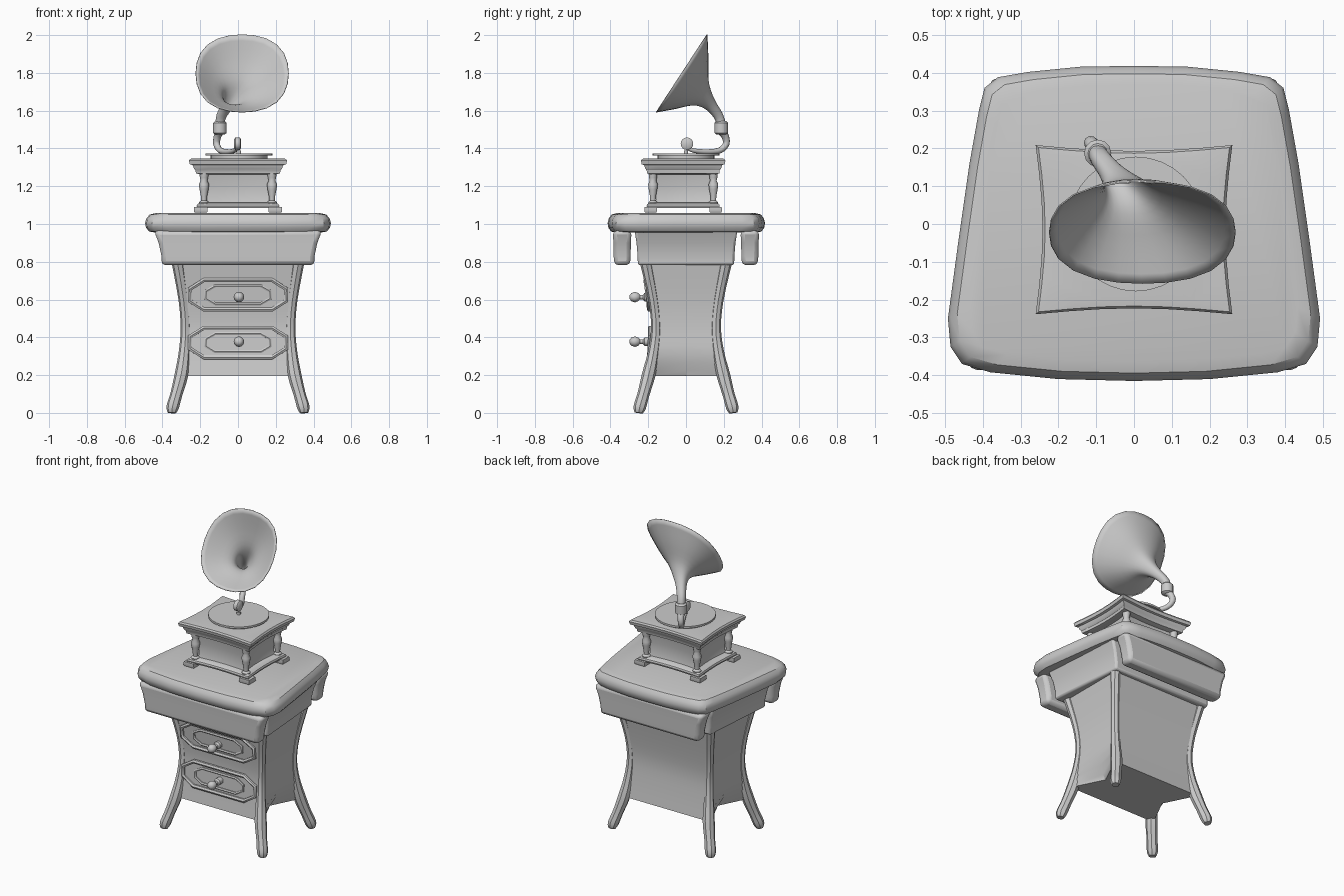
import bpy, bmesh, math
from mathutils import Vector

if "Cube" in bpy.data.objects:
    bpy.data.objects.remove(bpy.data.objects["Cube"])


def loft(name, rings, caps=True, closed=False, angle=35):
    """Skin a list of equal-length vertex rings."""
    bm = bmesh.new()
    rows = [[bm.verts.new(p) for p in r] for r in rings]
    n = len(rows[0])
    pairs = list(zip(rows, rows[1:]))
    if closed:
        pairs.append((rows[-1], rows[0]))
    for a, b in pairs:
        for i in range(n):
            j = (i + 1) % n
            bm.faces.new((a[i], a[j], b[j], b[i]))
    if caps and not closed:
        bm.faces.new(rows[0][::-1])
        bm.faces.new(rows[-1])
    bmesh.ops.recalc_face_normals(bm, faces=bm.faces)
    me = bpy.data.meshes.new(name)
    bm.to_mesh(me)
    bm.free()
    ob = bpy.data.objects.new(name, me)
    bpy.context.collection.objects.link(ob)
    bpy.ops.object.select_all(action='DESELECT')
    ob.select_set(True)
    bpy.context.view_layer.objects.active = ob
    bpy.ops.object.shade_smooth_by_angle(angle=math.radians(angle))
    return ob


def tube(name, pts, radii, ref=(1, 0, 0), sides=10, closed=False, caps=True, end_axis=None, square=0):
    """Round section swept along a path with a radius per point."""
    P = [Vector(p) for p in pts]
    n = len(P)
    if not isinstance(radii, (list, tuple)):
        radii = [radii] * n
    rings = []
    for i in range(n):
        if closed:
            t = P[(i + 1) % n] - P[i - 1]
        else:
            t = P[min(i + 1, n - 1)] - P[max(i - 1, 0)]
        if end_axis:
            t = t.normalized().lerp(Vector(end_axis), min(1, i / (n * .6)))
        t.normalize()
        u = (Vector(ref) - t * t.dot(Vector(ref))).normalized()
        v = t.cross(u)
        rings.append([P[i] + radii[i] * (1 + square * math.sin(2 * a) ** 2) * (u * math.cos(a) + v * math.sin(a))
                      for a in (math.tau * k / sides for k in range(sides))])
    return loft(name, rings, caps, closed, 40)


def smooth_path(pts, steps=4):
    """Catmull-Rom through tuples of any length."""
    out = []
    for i in range(len(pts) - 1):
        q = [pts[max(i - 1, 0)], pts[i], pts[i + 1], pts[min(i + 2, len(pts) - 1)]]
        for s in range(steps):
            t = s / steps
            out.append(tuple(0.5 * (2 * b + (c - a) * t + (2 * a - 5 * b + 4 * c - d) * t * t
                                    + (3 * b - a - 3 * c + d) * t ** 3) for a, b, c, d in zip(*q)))
    return out + [pts[-1]]


def slab(name, outline, levels, centre=(0, 0)):
    """Stack scaled copies of a plan outline at (z, scale) levels."""
    return loft(name, [[(centre[0] + x * s, centre[1] + y * s, z) for x, y in outline]
                       for z, s in levels])


def pincushion(hx, hy, pinch, n=6):
    """Rectangle whose sides bow inwards."""
    c = [(-hx, -hy), (hx, -hy), (hx, hy), (-hx, hy)]
    out = []
    for k in range(4):
        (x0, y0), (x1, y1) = c[k], c[(k + 1) % 4]
        for i in range(n):
            t = i / n
            d = 1 - pinch * math.sin(math.pi * t)
            x, y = x0 + (x1 - x0) * t, y0 + (y1 - y0) * t
            out.append((x, y * d) if k % 2 == 0 else (x * d, y))
    return out


def bevel(ob, w, seg=2):
    m = ob.modifiers.new("bevel", 'BEVEL')
    m.width, m.segments, m.limit_method = w, seg, 'ANGLE'


# Tabletop: rounded trapezoid, wider at the front
half = [(0, -.415), (.2, -.41), (.38, -.392), (.455, -.37), (.485, -.325), (.492, -.25), (.465, -.05),
        (.435, .16), (.41, .3), (.395, .36), (.36, .388), (.28, .402), (.14, .416)]
top = half + [(0, .418)] + [(-x, y) for x, y in half[:0:-1]]
slab("tabletop", top, [(.955, .89), (.96, .955), (.98, .99), (1.005, 1), (1.03, .985), (1.05, .95), (1.058, .88)])

# Cabinet body with waisted sides, side panels tucked in at the bottom: (z, half width, half depth, tuck)
BODY = smooth_path([(.195, .315, .2, .1), (.31, .3, .185, .01), (.45, .293, .175, 0), (.6, .303, .192, 0),
                    (.8, .335, .228, 0)], 3)
loft("cabinet_body", [[(-w, -d, z), (w, -d, z), (w - k, 0, z), (w, d, z), (-w, d, z), (k - w, 0, z)]
                      for z, w, d, k in BODY])

# Corner legs running the full height and splaying at the feet
LEG = smooth_path([(.35, .25, 0, .022), (.346, .245, .03, .033), (.326, .225, .1, .032), (.3, .198, .2, .036),
                   (.284, .172, .32, .03), (.277, .158, .45, .027), (.288, .172, .6, .027), (.318, .21, .79, .032)], 3)
for sx in (-1, 1):
    for sy in (-1, 1):
        side = ("front" if sy < 0 else "back") + ("_left" if sx < 0 else "_right")
        tube(side + "_leg", [(sx * x, sy * y, z) for x, y, z, r in LEG], [p[3] for p in LEG], sides=8)

# Apron: central box under the top, plus front and back boards hanging clear of it
APRON = [(.782, .405, .255, .042), (.83, .405, .256, .045), (.9, .42, .262, .046), (.965, .445, .272, .05)]
for s in (-1, 1):
    k = 0 if s < 0 else .055
    bevel(loft("front_apron" if s < 0 else "back_apron",
               [[(k - w, s * .338 - t, z), (w - k, s * .338 - t, z), (w - k, s * .338 + t, z), (k - w, s * .338 + t, z)]
                for z, w, d, t in APRON]), .022)
bevel(loft("apron_box", [[(.015 - w, -d, z), (w - .015, -d, z), (w - .055, d, z), (.055 - w, d, z)]
                         for z, w, d, t in APRON]), .012)


# Drawer fronts: raised octagonal frames, inner moulding, knob
def octagon(w, h, c):
    return [(w, -h * .4), (w, h * .4), (w - c, h), (c - w, h), (-w, h * .4), (-w, -h * .4), (c - w, -h), (w - c, -h)]


def front_y(z):
    return -(.177 + .3 * (z - .42) ** 2)


for zc, tag in ((.625, "upper"), (.372, "lower")):
    for w, h, c, r, part in ((.255, .078, .075, .013, "frame"), (.17, .048, .05, .009, "moulding")):
        tube(f"{tag}_drawer_{part}", [(x, front_y(zc + z) - .012, zc + z) for x, z in octagon(w, h, c)],
             r, ref=(0, 1, 0), sides=6, closed=True)
    o = octagon(.25, .073, .073)
    loft(f"{tag}_drawer_panel", [[(x, front_y(zc + z) - dy, zc + z) for x, z in o] for dy in (-.01, .01)])
    zk = zc - .012 if tag == "upper" else zc + .005
    tube(f"{tag}_drawer_knob", [(.005, y, zk) for y in (-.298, -.29, -.27, -.252, -.244, -.228, -.22, -.18)],
         [.01, .021, .028, .021, .012, .012, .022, .022], sides=12)

# Player case: plinth, feet, waisted box, corner balusters, stepped cornice
C = (0, -.015)
slab("case_plinth", pincushion(.215, .19, .06), [(1.085, 1), (1.095, 1.02), (1.105, 1), (1.113, .93)], C)
slab("case_box", pincushion(.178, .155, .07), [(1.1, .98), (1.13, .93), (1.2, .93), (1.27, 1.02)], C)
slab("case_cornice", pincushion(.25, .215, .07),
     [(1.262, .78), (1.268, .89), (1.285, .9), (1.292, .93), (1.312, .96), (1.316, 1.02), (1.335, 1.04),
      (1.345, 1.01), (1.347, .93)], C)
COL = [(1.1, .024), (1.115, .026), (1.125, .015), (1.15, .017), (1.185, .024), (1.21, .027), (1.23, .018),
       (1.245, .022), (1.27, .024)]
for sx in (-1, 1):
    for sy in (-1, 1):
        tube("case_column", [(sx * .18, C[1] + sy * .16, z) for z, r in COL], [r for z, r in COL])
        slab("case_foot", pincushion(.035, .032, 0, 1), [(1.062, .95), (1.068, 1.05), (1.09, 1)],
             (sx * .197, C[1] + sy * .172))

# Turntable and record
for name, z0, z1, r in (("turntable", 1.345, 1.362, .15), ("record", 1.362, 1.374, .178)):
    tube(name, [(.005, 0, z0), (.005, 0, z1)], r, sides=32)
tube("spindle", [(.005, 0, 1.37), (.005, 0, 1.388)], .012)

# Sound box and tone arm
tube("sound_box", [(x, .005, 1.425) for x in (-.02, -.014, .01, .016)], [.024, .033, .033, .024],
     ref=(0, 0, 1), sides=16)
ARM = smooth_path([(-.008, .012, 1.4), (-.02, .045, 1.388), (-.055, .115, 1.382), (-.095, .18, 1.39),
                   (-.114, .213, 1.425), (-.108, .207, 1.465), (-.096, .188, 1.49)], 3)
tube("tone_arm", ARM, [.01 + .012 * i / (len(ARM) - 1) for i in range(len(ARM))], ref=(1, .6, 0))
tube("horn_collar", [(-.096, .187, z) for z in (1.474, 1.482, 1.535, 1.545)], [.026, .036, .036, .026], sides=12)

# Horn: squarish trumpet sweep, bell tipped forwards and up: (x, y, z, radius)
HORN = smooth_path([(-.096, .186, 1.53, .024), (-.088, .172, 1.572, .026), (-.06, .137, 1.622, .032),
                    (-.032, .104, 1.662, .05), (-.01, .072, 1.698, .085), (.008, .03, 1.744, .162),
                    (.022, -.022, 1.797, .247)], 3)
horn = tube("horn", [p[:3] for p in HORN], [p[3] for p in HORN], sides=24, caps=False,
            end_axis=(0, -.837, .548), square=.05)
m = horn.modifiers.new("thickness", 'SOLIDIFY')
m.thickness, m.offset = .004, -1
